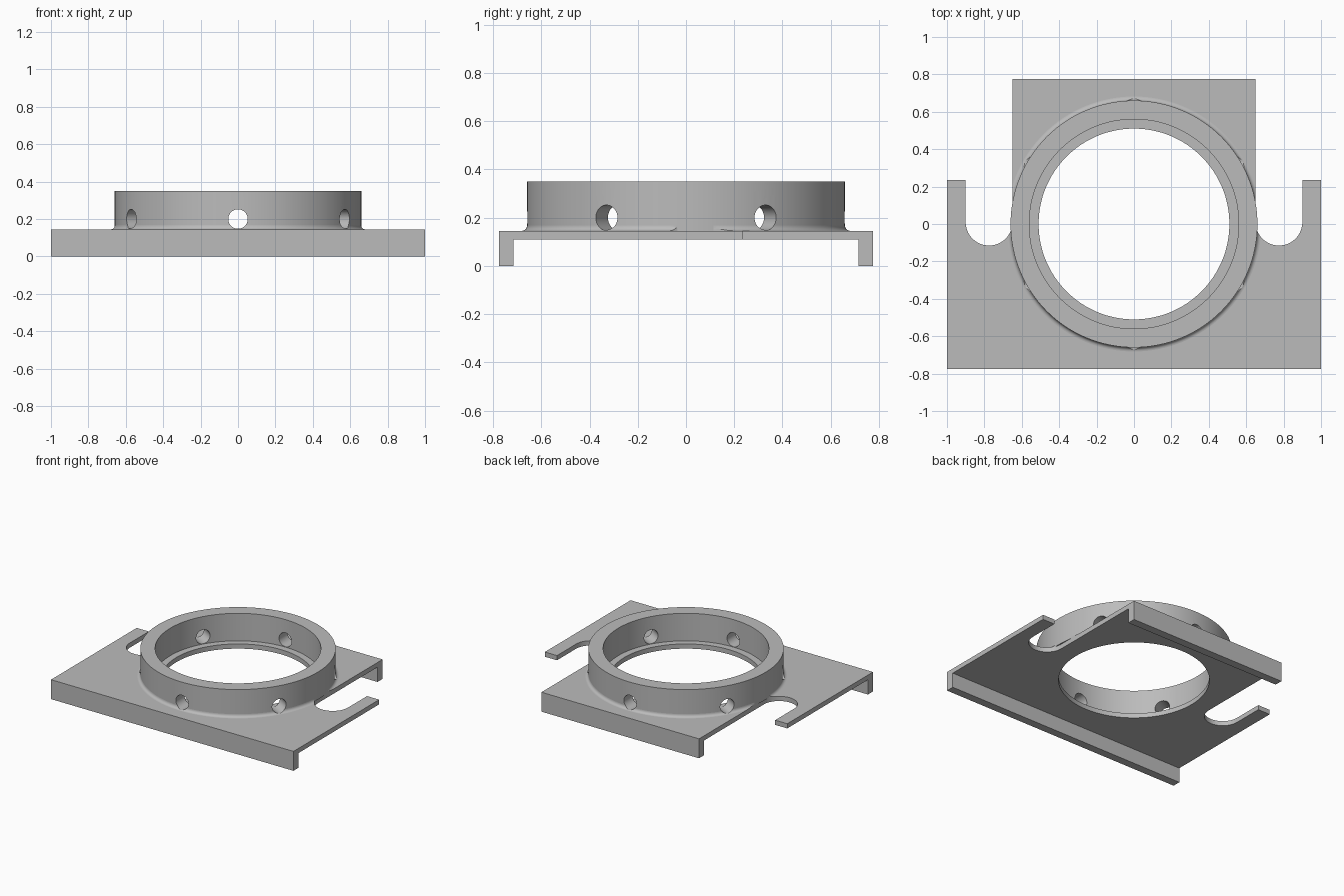
import bpy
import bmesh
from math import cos, sin, pi, radians
from mathutils import Matrix

cube = bpy.data.objects.get("Cube")
if cube:
    bpy.data.objects.remove(cube, do_unlink=True)

# Single material
GREY = (0.5, 0.5, 0.5, 1.0)
metal = bpy.data.materials.new("plain_grey")
metal.use_nodes = True
metal.diffuse_color = GREY
metal.node_tree.nodes["Principled BSDF"].inputs["Base Color"].default_value = GREY

# Main dimensions
HALF_DEPTH, WALL = 0.775, 0.06
UNDER, TOP, RIM = 0.11, 0.145, 0.35
BORE, SEAT, OUTER = 0.51, 0.56, 0.66
FILLET = 0.022
SEGMENTS = 128


def finish(name, bm):
    bmesh.ops.recalc_face_normals(bm, faces=bm.faces)
    mesh = bpy.data.meshes.new(name)
    bm.to_mesh(mesh)
    bm.free()
    mesh.materials.append(metal)
    obj = bpy.data.objects.new(name, mesh)
    bpy.context.collection.objects.link(obj)
    return obj


def prism(name, outline, z0, z1):
    bm = bmesh.new()
    face = bm.faces.new([bm.verts.new((x, y, z0)) for x, y in outline])
    up = bmesh.ops.extrude_face_region(bm, geom=[face])["geom"]
    verts = [v for v in up if isinstance(v, bmesh.types.BMVert)]
    bmesh.ops.translate(bm, verts=verts, vec=(0, 0, z1 - z0))
    return finish(name, bm)


def revolve(name, profile):
    bm = bmesh.new()
    rings = []
    for i in range(SEGMENTS):
        a = 2 * pi * i / SEGMENTS
        rings.append([bm.verts.new((r * cos(a), r * sin(a), z)) for r, z in profile])
    n = len(profile)
    for i in range(SEGMENTS):
        p, q = rings[i], rings[(i + 1) % SEGMENTS]
        for j in range(n):
            k = (j + 1) % n
            bm.faces.new((p[j], q[j], q[k], p[k]))
    return finish(name, bm)


def cylinder(name, radius, depth, matrix, segments):
    bm = bmesh.new()
    bmesh.ops.create_cone(bm, cap_ends=True, segments=segments, radius1=radius,
                          radius2=radius, depth=depth, matrix=matrix)
    return finish(name, bm)


def apply_boolean(obj, cutter, operation="DIFFERENCE"):
    cutter.hide_render = True
    mod = obj.modifiers.new("cut", "BOOLEAN")
    mod.operation = operation
    mod.solver = "EXACT"
    mod.object = cutter
    bpy.context.view_layer.objects.active = obj
    bpy.ops.object.modifier_apply(modifier=mod.name)
    bpy.data.objects.remove(cutter, do_unlink=True)


# Plate outline: right half with its round-bottomed slot, then mirrored
right = [(1, -HALF_DEPTH), (1, 0.235), (0.9, 0.235)]
for i in range(33):
    a = -pi * i / 32
    right.append((0.775 + 0.125 * cos(a), 0.01 + 0.125 * sin(a)))
right.append((0.65, HALF_DEPTH))
outline = right + [(-x, y) for x, y in reversed(right)]

# Base plate with front and back flanges left by a channel underneath
plate = prism("base_plate", outline, 0, TOP)
inner = HALF_DEPTH - WALL
channel = prism("channel_cutter",
                [(-2, -inner), (2, -inner), (2, inner), (-2, inner)], -1, UNDER)
apply_boolean(plate, channel)
apply_boolean(plate, cylinder("bore_cutter", BORE, 2, Matrix(), SEGMENTS))

# Upright collar
collar = revolve("collar", [(SEAT, TOP), (OUTER, TOP), (OUTER, RIM), (SEAT, RIM)])

# Concave fillet at the collar foot, trimmed to the plate outline
curve = [(OUTER + FILLET * (1 - cos(i * pi / 12)), TOP + FILLET * (1 - sin(i * pi / 12)))
         for i in range(7)]
foot = OUTER - 0.01
fillet = revolve("collar_fillet", [(foot, TOP), (foot, TOP + FILLET)] + curve)
apply_boolean(fillet, prism("outline_trimmer", outline, -1, 1), "INTERSECT")

# Six radial holes through the collar, drilled as three diameters
for part in (collar, fillet):
    for angle in (30, 90, 150):
        place = (Matrix.Translation((0, 0, 0.2))
                 @ Matrix.Rotation(radians(angle), 4, "Z")
                 @ Matrix.Rotation(pi / 2, 4, "Y"))
        apply_boolean(part, cylinder("hole_cutter", 0.052, 1.6, place, 40))

# Smooth the round walls and keep edges sharp
bpy.ops.object.select_all(action="DESELECT")
for part in (plate, collar, fillet):
    part.select_set(True)
bpy.context.view_layer.objects.active = plate
bpy.ops.object.shade_smooth_by_angle(angle=radians(30))
